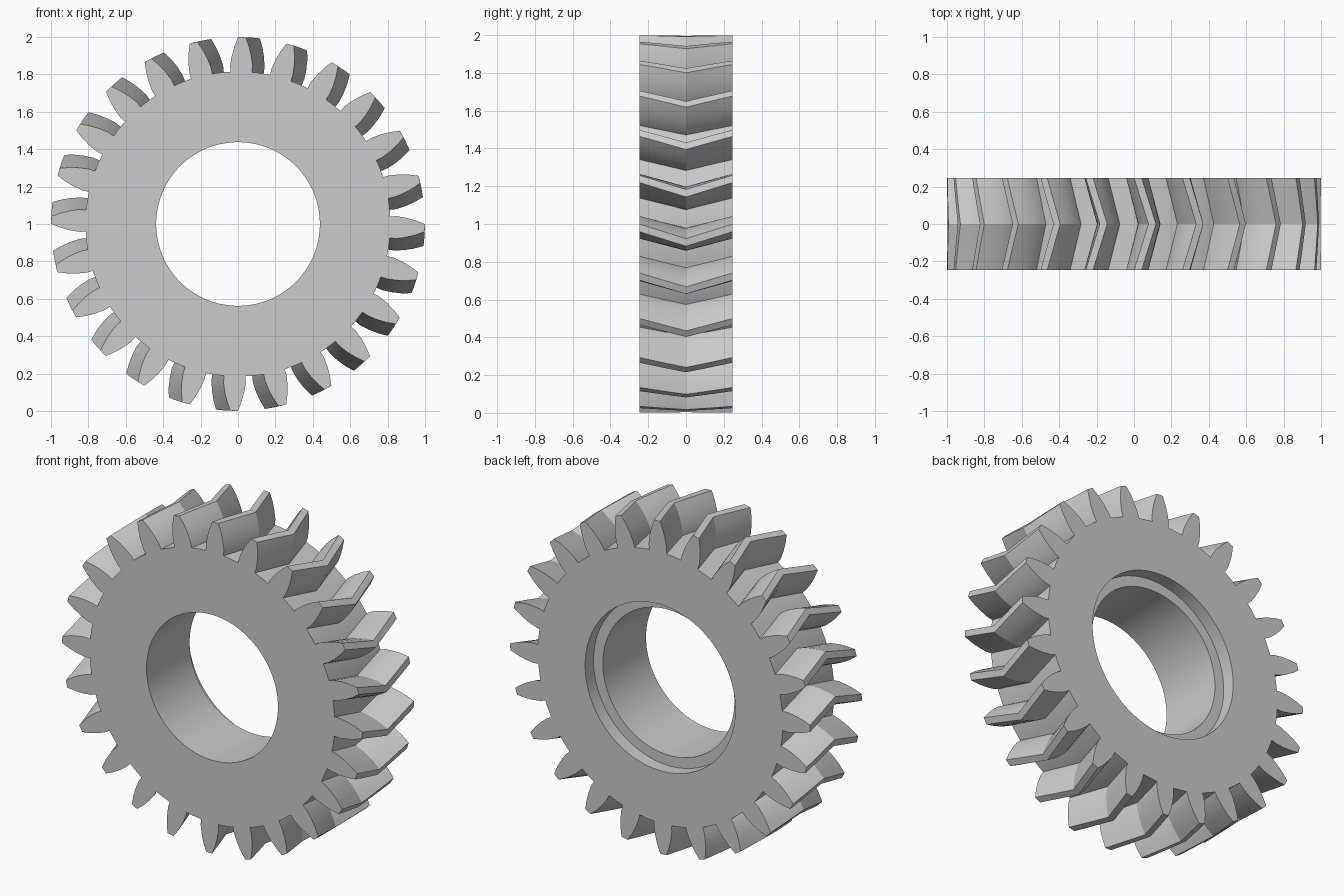
import bpy
import bmesh
from math import sin, cos, pi, radians

TEETH = 24
HALF = 0.245                  # half the gear width
LEAD, SWEEP = 1.2, 4.4        # tooth angle at the end faces, extra sweep at mid width
STEPS = 4                     # sections per helical half
BORE, RECESS, RECESS_DEPTH = 0.4375, 0.5, 0.08
ROOT = 0.815

cube = bpy.data.objects.get("Cube")
if cube:
    bpy.data.objects.remove(cube, do_unlink=True)

# Plain steel grey
steel = bpy.data.materials.new("steel_grey")
steel.use_nodes = True
grey = (0.6, 0.6, 0.6, 1)
steel.diffuse_color = grey
steel.node_tree.nodes["Principled BSDF"].inputs["Base Color"].default_value = grey

# One tooth and the gap after it, as (radius, angle) pairs
flank = [(ROOT, 0.058), (0.85, 0.0595), (0.90, 0.052), (0.95, 0.039), (0.999, 0.02)]
rising = [(r, -w / r) for r, w in flank]
falling = [(r, w / r) for r, w in reversed(flank)]
pitch = 2 * pi / TEETH
gap_start = falling[-1][1]
gap = pitch - 2 * gap_start
floor = [(ROOT, gap_start + gap * k / 4) for k in (1, 2, 3)]
tooth = rising + falling + floor
outline = [(r, a + i * pitch) for i in range(TEETH) for r, a in tooth]
count = len(outline)

bm = bmesh.new()


def ring(points, y, turn=0.0):
    """Closed loop of vertices around the gear axis."""
    return [bm.verts.new((r * sin(a + turn), y, 1 + r * cos(a + turn))) for r, a in points]


def circle(radius, y):
    start = outline[0][1] + radians(LEAD)
    return ring([(radius, start + 2 * pi * i / count) for i in range(count)], y)


# Loops in order: front bore, toothed rim, recess in the back, back to the bore
loops = [circle(BORE, -HALF)]
for s in range(-STEPS, STEPS + 1):
    t = s / STEPS
    loops.append(ring(outline, HALF * t, radians(LEAD + SWEEP * (1 - abs(t)))))
loops += [circle(RECESS, HALF),
          circle(RECESS, HALF - RECESS_DEPTH),
          circle(BORE, HALF - RECESS_DEPTH)]

for a, b in zip(loops, loops[1:] + loops[:1]):
    for i in range(count):
        j = (i + 1) % count
        bm.faces.new((a[i], a[j], b[j], b[i]))
bmesh.ops.recalc_face_normals(bm, faces=bm.faces)

mesh = bpy.data.meshes.new("herringbone_gear")
bm.to_mesh(mesh)
bm.free()
mesh.materials.append(steel)
gear = bpy.data.objects.new("herringbone_gear", mesh)
bpy.context.collection.objects.link(gear)

# Smooth flanks and bore, sharp tooth corners and chevron ridge
bpy.ops.object.select_all(action='DESELECT')
gear.select_set(True)
bpy.context.view_layer.objects.active = gear
bpy.ops.object.shade_smooth_by_angle(angle=radians(25))
